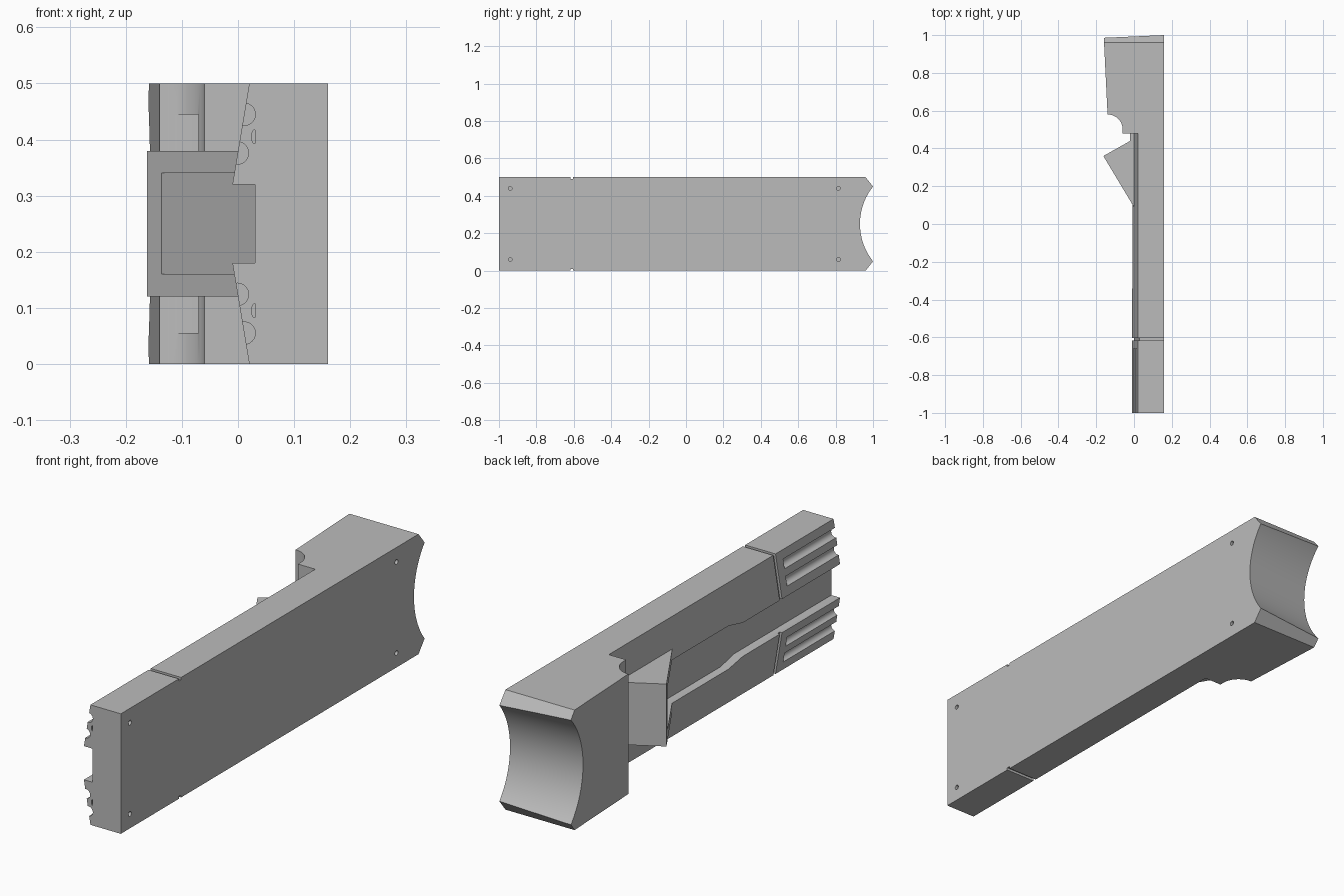
import bpy, bmesh, math
from mathutils import Vector

cube = bpy.data.objects.get("Cube")
if cube:
    bpy.data.objects.remove(cube, do_unlink=True)

grey = bpy.data.materials.new("plain grey")
grey.use_nodes = True
grey.diffuse_color = (0.5, 0.5, 0.5, 1)
grey.node_tree.nodes["Principled BSDF"].inputs["Base Color"].default_value = (0.5, 0.5, 0.5, 1)


def prism(name, outline, axis, low, high, bend=None):
    """Extrude an outline along an axis; its 2D points use the other two axes in order."""
    bm = bmesh.new()
    rings = []
    for level in (low, high):
        ring = []
        for a, b in outline:
            p = {"x": (level, a, b), "y": (a, level, b), "z": (a, b, level)}[axis]
            ring.append(bm.verts.new(bend(Vector(p)) if bend else p))
        rings.append(ring)
        bm.faces.new(ring)
    count = len(outline)
    for i in range(count):
        j = (i + 1) % count
        bm.faces.new((rings[0][i], rings[0][j], rings[1][j], rings[1][i]))
    bmesh.ops.recalc_face_normals(bm, faces=bm.faces)
    mesh = bpy.data.meshes.new(name)
    bm.to_mesh(mesh)
    bm.free()
    mesh.materials.append(grey)
    obj = bpy.data.objects.new(name, mesh)
    bpy.context.collection.objects.link(obj)
    return obj


def arc(cx, cy, radius, start, end, steps):
    angles = [math.radians(start + (end - start) * i / steps) for i in range(steps + 1)]
    return [(cx + radius * math.cos(t), cy + radius * math.sin(t)) for t in angles]


def circle(cx, cy, radius, steps=24):
    return arc(cx, cy, radius, 0, 360, steps)[:-1]


def combine(target, other, operation):
    mod = target.modifiers.new(operation.lower(), "BOOLEAN")
    mod.operation, mod.solver, mod.object = operation, "EXACT", other
    bpy.ops.object.select_all(action="DESELECT")
    bpy.context.view_layer.objects.active = target
    target.select_set(True)
    bpy.ops.object.modifier_apply(modifier=mod.name)
    bpy.data.objects.remove(other, do_unlink=True)


def cut(*args, **kw):
    cutter = prism("cutter", *args, **kw)
    cutter.hide_render = True
    combine(body, cutter, "DIFFERENCE")


# Long bar with a shallow ridge on its inner side
bar = [(0.16, 0), (0.16, 0.5), (0.02, 0.5), (-0.01, 0.32), (-0.01, 0.18), (0.02, 0)]
body = prism("slide_body", bar, "y", -1, 0.6)

# Thick rear block with a concave throat
head = [(0.16, 0.48), (0.16, 1.03), (-0.162, 1.03), (-0.14, 0.58)]
head += arc(-0.14, 0.5, 0.08, 90, 0, 14)[1:] + [(-0.06, 0.48)]
combine(body, prism("rear_block", head, "z", 0, 0.5), "UNION")

# Raised wedge in front of the throat
wedge = [(0.05, 0.09), (0, 0.09), (-0.162, 0.36), (-0.02, 0.44), (-0.02, 0.5), (0.05, 0.5)]
combine(body, prism("wedge", wedge, "z", 0.12, 0.38), "UNION")

# Shallow pocket in the throat
cut([(-0.2, 0.5), (-0.07, 0.5), (-0.07, 0.575), (-0.2, 0.575)], "z", 0.055, 0.445)


# Central channel, widening towards the hollow wedge and ending in a slanted wall
def slant_end(p):
    if p.y > 0:
        p.y = 0.41 + (p.x - 0.03) * 0.5625
    return p


cut([(-1.1, 0.18), (-0.36, 0.18), (-0.27, 0.16), (0.4, 0.16),
     (0.4, 0.34), (-0.27, 0.34), (-0.36, 0.32), (-1.1, 0.32)], "x", -0.3, 0.03, bend=slant_end)


# Concave, slightly skewed rear end with chamfered lips
def skew(p):
    p.y += (p.x - 0.16) * 0.094
    return p


cut(circle(1.25, 0.25, 0.32, 96), "x", -0.4, 0.4, bend=skew)
for side in (0, 1):
    def flip(z):
        return 0.5 - z if side else z

    cut([(0.944, flip(0.52)), (1.04, flip(0.4)), (1.1, flip(0.4)), (1.1, flip(0.52))], "x", -0.4, 0.4)

    # Grip flutes and the small slot in the front end
    for x, z in ((0.011, 0.445), (-0.001, 0.376)):
        cut(circle(x, flip(z), 0.02), "y", -1.1, -0.66)
    slot = [(0.03 - 0.006 * math.sin(math.pi * i / 8), flip(0.405 + 0.0125 * math.cos(math.pi * i / 8)))
            for i in range(9)]
    cut(slot, "y", -1.1, -0.97)

    # Pin holes on the flat side
    for y in (-0.94, 0.815):
        cut(circle(y, flip(0.44), 0.01, 16), "x", 0.1, 0.3)

# Thin score line wrapping the top, inner side and underside
cut([(0.3, 0.6), (-0.1, 0.6), (-0.1, -0.1), (0.3, -0.1), (0.3, 0.01), (0.028, 0.01),
     (0, 0.18), (0, 0.32), (0.028, 0.49), (0.3, 0.49)], "y", -0.618, -0.603)

bpy.ops.object.select_all(action="DESELECT")
body.select_set(True)
bpy.context.view_layer.objects.active = body
bpy.ops.object.shade_smooth_by_angle(angle=math.radians(30))
